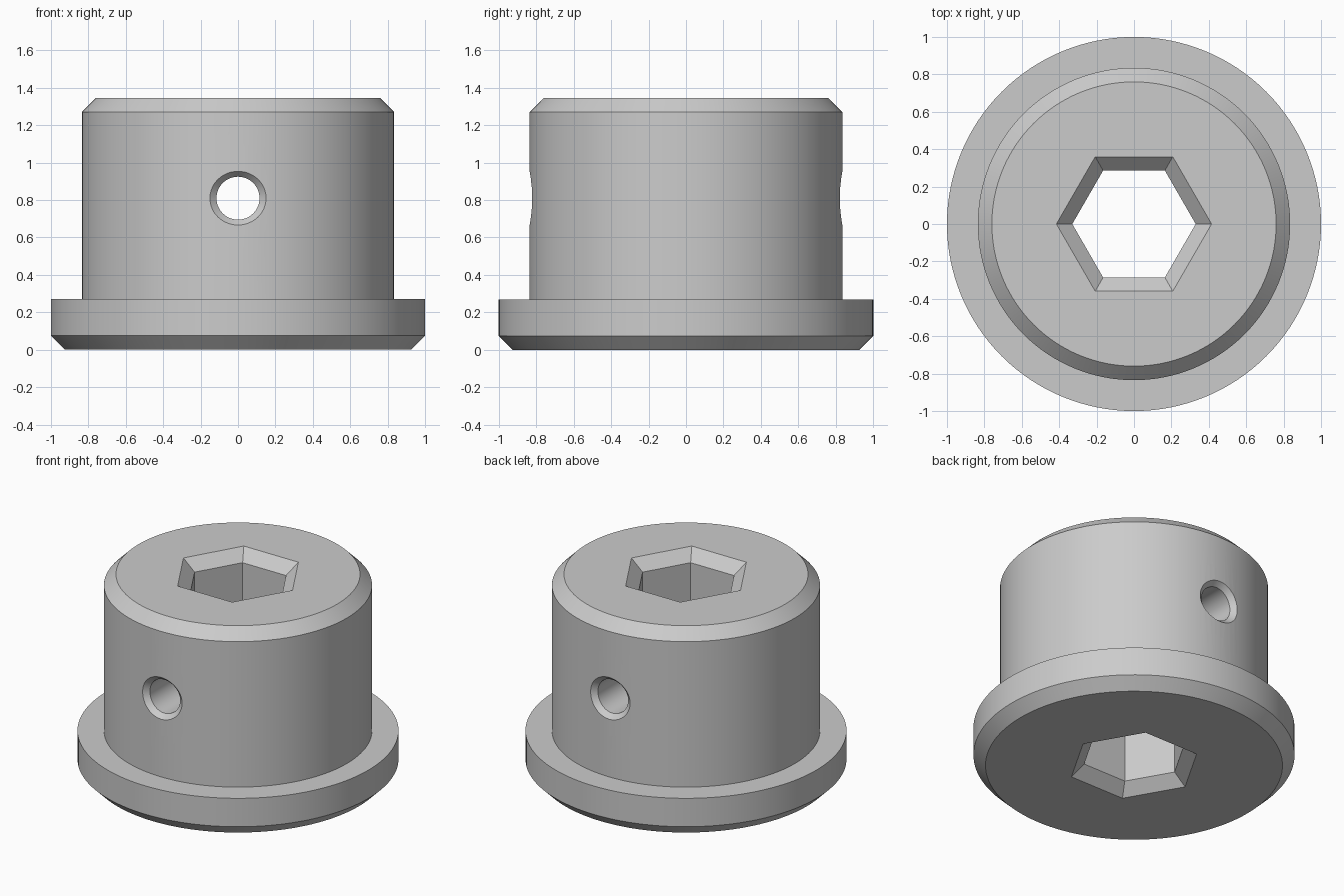
import bpy
import bmesh
from math import cos, sin, sqrt, tau, radians

if "Cube" in bpy.data.objects:
    bpy.data.objects.remove(bpy.data.objects["Cube"], do_unlink=True)

HEIGHT, BEVEL = 1.345, 0.075
FLANGE_R, FLANGE_TOP = 1.0, 0.27
BODY_R = 0.835
BORE_R, BORE_MOUTH_R = 0.33, 0.415
HOLE_Z, HOLE_R = 0.81, 0.115
OVER = 0.02


def loft(name, rings):
    """Closed solid skinned through equally sized rings of points."""
    bm = bmesh.new()
    loops = [[bm.verts.new(p) for p in ring] for ring in rings]
    for low, high in zip(loops, loops[1:]):
        for i in range(len(low)):
            j = (i + 1) % len(low)
            bm.faces.new((low[i], low[j], high[j], high[i]))
    bm.faces.new(loops[0][::-1])
    bm.faces.new(loops[-1])
    bmesh.ops.recalc_face_normals(bm, faces=bm.faces)
    mesh = bpy.data.meshes.new(name)
    bm.to_mesh(mesh)
    bm.free()
    obj = bpy.data.objects.new(name, mesh)
    bpy.context.collection.objects.link(obj)
    return obj


def flat_ring(radius, z, sides):
    return [(radius * cos(tau * i / sides), radius * sin(tau * i / sides), z)
            for i in range(sides)]


def hole_ring(rx, rz, side, depth, sides=48):
    """Ring around the cross hole that follows the curve of the body."""
    ring = []
    for i in range(sides):
        x, z = rx * cos(tau * i / sides), rz * sin(tau * i / sides)
        ring.append((x, side * (sqrt(BODY_R ** 2 - x * x) - depth), HOLE_Z + z))
    return ring


# Flanged body with bevelled rims
profile = [(FLANGE_R - BEVEL, 0), (FLANGE_R, BEVEL), (FLANGE_R, FLANGE_TOP),
           (BODY_R, FLANGE_TOP), (BODY_R, HEIGHT - BEVEL), (BODY_R - BEVEL, HEIGHT)]
bushing = loft("flanged_bushing", [flat_ring(r, z, 128) for r, z in profile])

# Hexagonal bore, flared at both ends
flare = (BORE_MOUTH_R - BORE_R) / BEVEL * OVER
bore_profile = [(BORE_MOUTH_R + flare, -OVER), (BORE_R, BEVEL),
                (BORE_R, HEIGHT - BEVEL), (BORE_MOUTH_R + flare, HEIGHT + OVER)]
bore = loft("bore_cutter", [flat_ring(r, z, 6) for r, z in bore_profile])

# Cross hole, countersunk front and back
cross_rings = []
for side in (-1, 1):
    mouth = [hole_ring(0.17, 0.16, side, -OVER), hole_ring(HOLE_R, HOLE_R, side, 0.035)]
    cross_rings += mouth if side < 0 else mouth[::-1]
cross_hole = loft("cross_hole_cutter", cross_rings)

# Cut the openings
bpy.context.view_layer.objects.active = bushing
for cutter in (bore, cross_hole):
    cutter.hide_render = True
    mod = bushing.modifiers.new(cutter.name, 'BOOLEAN')
    mod.operation = 'DIFFERENCE'
    mod.solver = 'EXACT'
    mod.object = cutter
    bpy.ops.object.modifier_apply(modifier=mod.name)
    bpy.data.objects.remove(cutter, do_unlink=True)

# Plain grey metal
grey = bpy.data.materials.new("grey_metal")
grey.use_nodes = True
colour = (0.6, 0.6, 0.6, 1)
grey.diffuse_color = colour
grey.node_tree.nodes["Principled BSDF"].inputs["Base Color"].default_value = colour
bushing.data.materials.clear()
bushing.data.materials.append(grey)

# Smooth walls with sharp edges
bpy.ops.object.select_all(action='DESELECT')
bushing.select_set(True)
bpy.ops.object.shade_smooth_by_angle(angle=radians(25))
